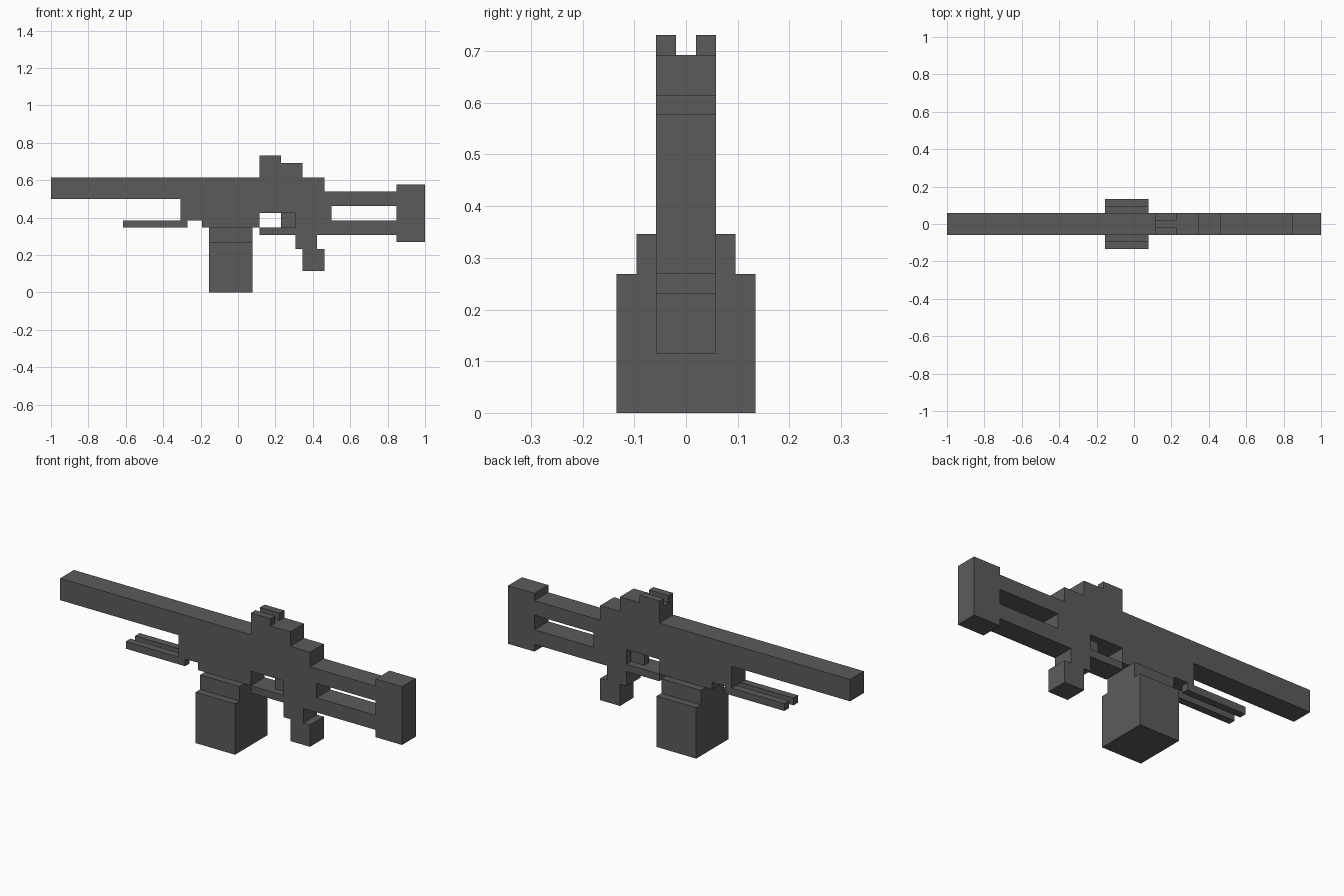
import bpy, bmesh

if "Cube" in bpy.data.objects:
    bpy.data.objects.remove(bpy.data.objects["Cube"])

U = 1 / 26  # one grid cell; the model is 52 cells long

metal = bpy.data.materials.new("dark_grey")
metal.diffuse_color = (0.105, 0.105, 0.105, 1)
metal.use_nodes = True
metal.node_tree.nodes["Principled BSDF"].inputs["Base Color"].default_value = metal.diffuse_color


def add_object(name, mesh):
    mesh.materials.clear()
    mesh.materials.append(metal)
    ob = bpy.data.objects.new(name, mesh)
    bpy.context.collection.objects.link(ob)
    return ob


def box(name, x, y, z):
    """Box from (min, max) ranges in cells."""
    bm = bmesh.new()
    bmesh.ops.create_cube(bm, size=1)
    for v in bm.verts:
        v.co = [U * (r[0] if c < 0 else r[1]) for c, r in zip(v.co, (x, y, z))]
    mesh = bpy.data.meshes.new(name)
    bm.to_mesh(mesh)
    bm.free()
    return add_object(name, mesh)


def profile(name, loops, half_width):
    """Side outline with holes, extruded across y."""
    curve = bpy.data.curves.new(name + "_outline", 'CURVE')
    curve.dimensions = '2D'
    curve.fill_mode = 'BOTH'
    curve.extrude = half_width * U
    for loop in loops:
        s = curve.splines.new('POLY')
        s.points.add(len(loop) - 1)
        for p, (x, z) in zip(s.points, loop):
            p.co = (x * U, z * U, 0, 1)
        s.use_cyclic_u = True
    tmp = bpy.data.objects.new(name + "_outline", curve)
    bpy.context.collection.objects.link(tmp)
    bpy.context.view_layer.update()
    deps = bpy.context.evaluated_depsgraph_get()
    mesh = bpy.data.meshes.new_from_object(tmp.evaluated_get(deps))
    bpy.data.objects.remove(tmp)
    bm = bmesh.new()
    bm.from_mesh(mesh)
    bmesh.ops.remove_doubles(bm, verts=bm.verts, dist=1e-4)
    for v in bm.verts:  # stand the outline upright
        v.co = (v.co.x, -v.co.z, v.co.y)
    bmesh.ops.recalc_face_normals(bm, faces=bm.faces)
    for f in bm.faces:
        f.smooth = False
        f.material_index = 0
    bm.to_mesh(mesh)
    bm.free()
    mesh.name = name
    return add_object(name, mesh)


W = (-1.5, 1.5)

# Barrel, receiver, grip and stock in one outline, with the stock opening
outline = [(-26, 13), (-8, 13), (-8, 10), (-5, 10), (-5, 9), (3, 9), (3, 11),
           (8, 11), (8, 6), (9, 6), (9, 3), (12, 3), (12, 6), (11, 6), (11, 8),
           (22, 8), (22, 7), (26, 7), (26, 15), (22, 15), (22, 14), (12, 14),
           (12, 16), (9, 16), (9, 18), (3, 18), (3, 16), (-26, 16)]
stock_opening = [(13, 10), (13, 12), (22, 12), (22, 10)]
profile("body", [outline, stock_opening], 1.5)

# Trigger and its guard
box("trigger_guard", (3, 8), W, (8, 9))
box("trigger", (6, 8), (-0.5, 0.5), (9, 11))

# Box magazine with narrower neck
box("magazine_neck", (-4, 2), (-2.5, 2.5), (7, 9))
box("magazine", (-4, 2), (-3.5, 3.5), (0, 7))

# Mirrored pairs: rear sight posts and folded bipod legs
for side, y in (("front", (-1.5, -0.5)), ("back", (0.5, 1.5))):
    box("sight_post_" + side, (3, 6), y, (18, 19))
    box("bipod_leg_" + side, (-16, -7), y, (9, 10))
